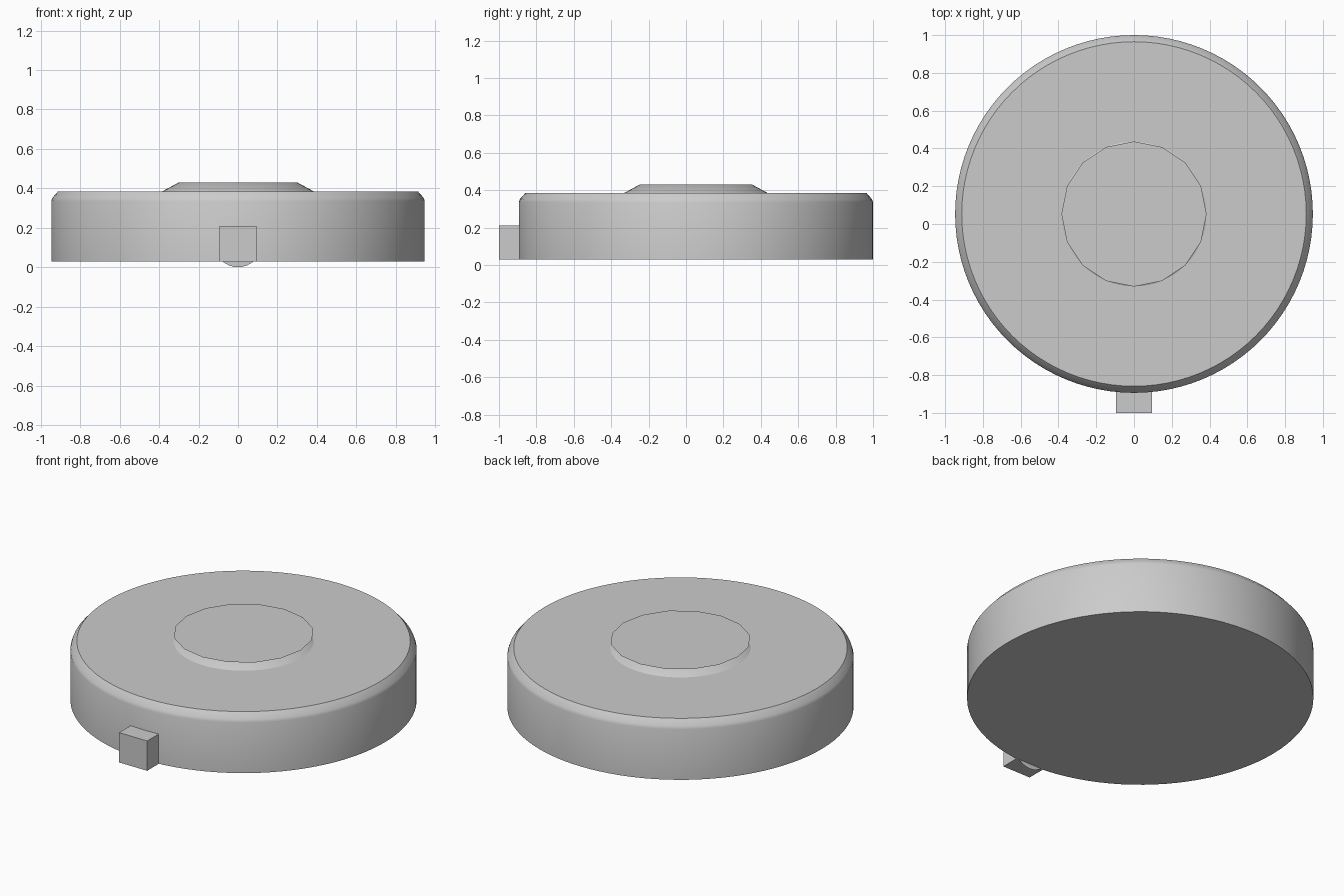
import bpy, bmesh, math
from mathutils import Vector, Matrix

if "Cube" in bpy.data.objects:
    bpy.data.objects.remove(bpy.data.objects["Cube"])

CY = 0.053  # y of the round body's axis


def finish(bm, name, smooth=False):
    bmesh.ops.recalc_face_normals(bm, faces=bm.faces)
    mesh = bpy.data.meshes.new(name)
    bm.to_mesh(mesh)
    bm.free()
    obj = bpy.data.objects.new(name, mesh)
    bpy.context.collection.objects.link(obj)
    if smooth:
        bpy.ops.object.select_all(action='DESELECT')
        obj.select_set(True)
        bpy.context.view_layer.objects.active = obj
        bpy.ops.object.shade_smooth_by_angle(angle=math.radians(32))
    return obj


def turned(name, profile, sides):
    """Stack of rings (radius, z) around the body axis, capped at both ends."""
    bm = bmesh.new()
    rings = []
    for r, z in profile:
        rings.append([bm.verts.new((r * math.cos(2 * math.pi * i / sides),
                                    CY + r * math.sin(2 * math.pi * i / sides), z))
                      for i in range(sides)])
    for a, b in zip(rings, rings[1:]):
        for i in range(sides):
            j = (i + 1) % sides
            bm.faces.new((a[i], a[j], b[j], b[i]))
    bm.faces.new(rings[0])
    bm.faces.new(rings[-1])
    return finish(bm, name, True)


def thin_disc(name, radius, sides, matrix):
    bm = bmesh.new()
    bmesh.ops.create_circle(bm, cap_ends=True, radius=radius, segments=sides, matrix=matrix)
    return finish(bm, name)


# round body with a softened upper rim
turned("body", [(0.947, 0.03), (0.947, 0.335), (0.941, 0.352), (0.912, 0.385)], 96)

# sloped pedestal and the thin faceted plate on it
turned("top_pedestal", [(0.385, 0.384), (0.30, 0.430)], 64)
thin_disc("top_plate", 0.384, 16, Matrix.Translation((0, CY, 0.433)))

# front latch block
bm = bmesh.new()
bmesh.ops.create_cube(bm, size=1)
bmesh.ops.scale(bm, vec=Vector((0.188, 0.11, 0.18)), verts=bm.verts)
bmesh.ops.translate(bm, vec=Vector((0, -0.945, 0.12)), verts=bm.verts)
finish(bm, "latch_block")

# thin round plate behind the latch
thin_disc("latch_plate", 0.12, 32,
          Matrix.Translation((0, -0.886, 0.12)) @ Matrix.Rotation(math.pi / 2, 4, 'X'))
